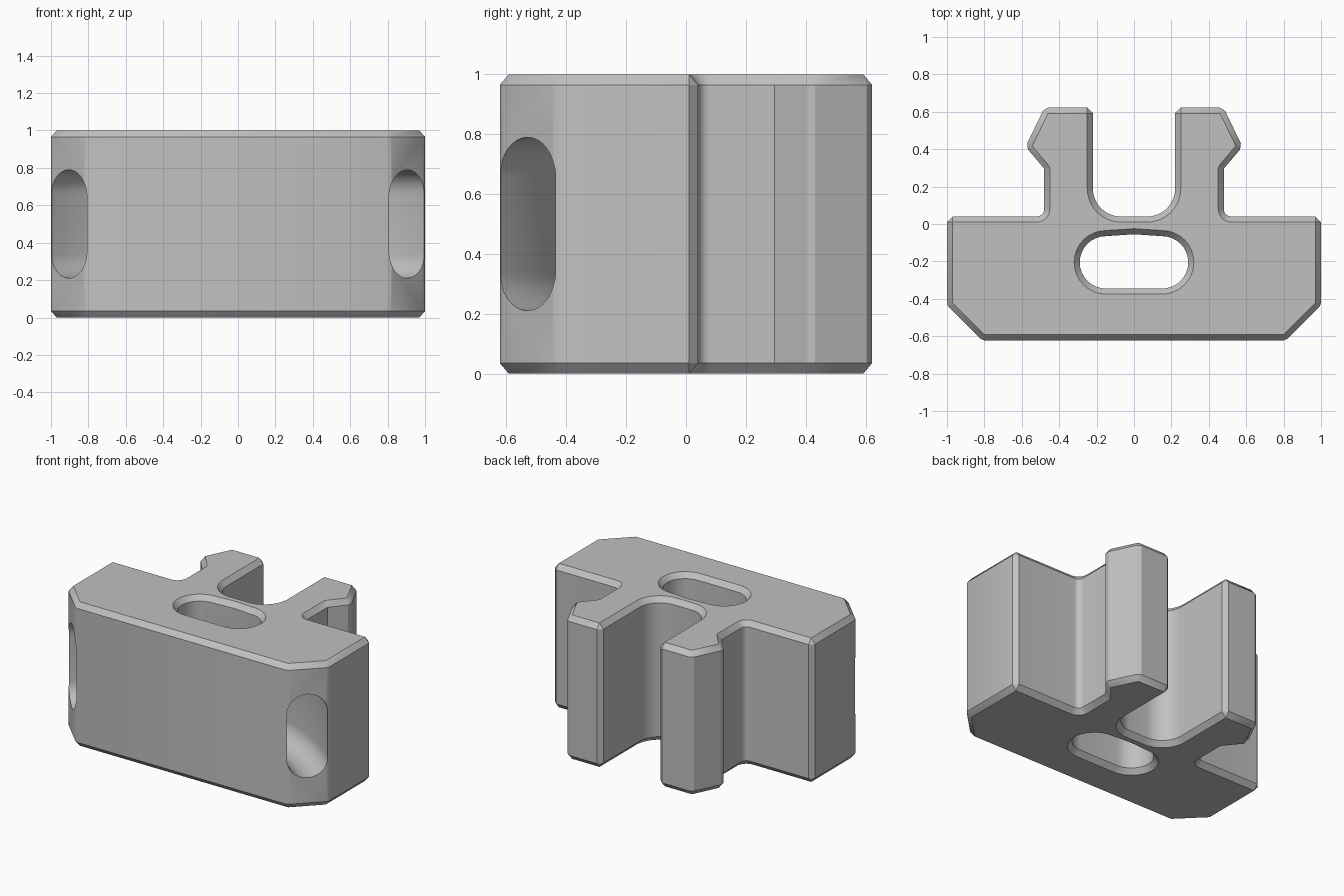
import bpy, bmesh
from math import radians, sin, cos
from mathutils import Vector

old = bpy.data.objects.get("Cube")
if old:
    bpy.data.objects.remove(old, do_unlink=True)

CHAMFER, EDGE_H, HEIGHT = 0.03, 0.035, 1.0


def arc(cx, cy, r, start, end, steps):
    """Points on a circular arc, angles in degrees."""
    angles = [radians(start + (end - start) * i / steps) for i in range(steps + 1)]
    return [(cx + r * cos(a), cy + r * sin(a)) for a in angles]


def mirrored(half):
    """Complete a counter-clockwise outline from its +x half."""
    return half + [(-x, y) for x, y in reversed(half) if abs(x) > 1e-5]


def offset_rings(points, d):
    """Inner and outer outlines of equal length, with cut-off corners."""
    pts = [Vector(p) for p in points]
    inner, outer = [], []
    for i, p in enumerate(pts):
        e1 = (p - pts[i - 1]).normalized()
        e2 = (pts[(i + 1) % len(pts)] - p).normalized()
        n1, n2 = Vector((e1.y, -e1.x)), Vector((e2.y, -e2.x))
        if e1.x * e2.y - e1.y * e2.x >= 0:
            inner += [p, p]
            outer += [p + d * n1, p + d * n2]
        else:
            q = p + d * (n1 + n2) / (1 + n1.dot(n2))
            inner += [q - d * n1, q - d * n2]
            outer += [q, q]
    return inner, outer


def loft(name, rings):
    """Closed solid through a series of rings."""
    bm = bmesh.new()
    loops = [[bm.verts.new(co) for co in ring] for ring in rings]
    for a, b in zip(loops, loops[1:]):
        for i in range(len(a)):
            j = (i + 1) % len(a)
            bm.faces.new((a[i], a[j], b[j], b[i]))
    bm.faces.new(loops[0][::-1])
    bm.faces.new(loops[-1])
    bmesh.ops.remove_doubles(bm, verts=bm.verts, dist=1e-5)
    bmesh.ops.recalc_face_normals(bm, faces=bm.faces)
    mesh = bpy.data.meshes.new(name)
    bm.to_mesh(mesh)
    bm.free()
    obj = bpy.data.objects.new(name, mesh)
    bpy.context.collection.objects.link(obj)
    return obj


def at_levels(levels):
    return [[(p.x, p.y, z) for p in ring] for ring, z in levels]


# Clip body: chamfered block, necked prongs with barbs, and a U-shaped gap
half = [(0.8, -0.592), (0.97, -0.422), (0.97, 0.01)]
half += arc(0.52, 0.08, 0.07, -90, -180, 6)
half += [(0.45, 0.306), (0.544, 0.418), (0.46, 0.592), (0.25, 0.592)]
half += arc(0.07, 0.19, 0.18, 0, -90, 12)
inner, outer = offset_rings(mirrored(half), CHAMFER)
body = loft("clip_body", at_levels([
    (inner, 0), (outer, EDGE_H), (outer, HEIGHT - EDGE_H), (inner, HEIGHT)]))

# Vertical slot, flared at both ends
slot = mirrored(arc(0.15, -0.205, 0.14, -90, 90, 16) + [(0, -0.055)])
inner, outer = offset_rings(slot, 2 * CHAMFER)
slot_cutter = loft("slot_cutter", at_levels([
    (outer, -EDGE_H), (inner, EDGE_H),
    (inner, HEIGHT - EDGE_H), (outer, HEIGHT + EDGE_H)]))

# Curved strap channel running from corner to corner
section = arc(1.36, 0.66, 0.13, 0, 180, 16) + arc(1.36, 0.34, 0.13, 180, 360, 16)
turns = [radians(-54 + 3 * i) for i in range(37)]
channel_cutter = loft("channel_cutter", [
    [(r * sin(t), -1.545 + r * cos(t), z) for r, z in section] for t in turns])

# Cut both openings, then drop the cutters
bpy.context.view_layer.objects.active = body
for cutter in (slot_cutter, channel_cutter):
    cutter.hide_render = True
    mod = body.modifiers.new("cut", 'BOOLEAN')
    mod.operation, mod.solver, mod.object = 'DIFFERENCE', 'EXACT', cutter
    bpy.ops.object.modifier_apply(modifier=mod.name)
    bpy.data.objects.remove(cutter, do_unlink=True)

# Plain grey finish
grey = bpy.data.materials.new("light_grey")
grey.use_nodes = True
colour = (0.53, 0.53, 0.53, 1)
grey.diffuse_color = colour
grey.node_tree.nodes["Principled BSDF"].inputs["Base Color"].default_value = colour
body.data.materials.clear()
body.data.materials.append(grey)

bpy.ops.object.select_all(action='DESELECT')
body.select_set(True)
bpy.ops.object.shade_smooth_by_angle(angle=radians(30))
